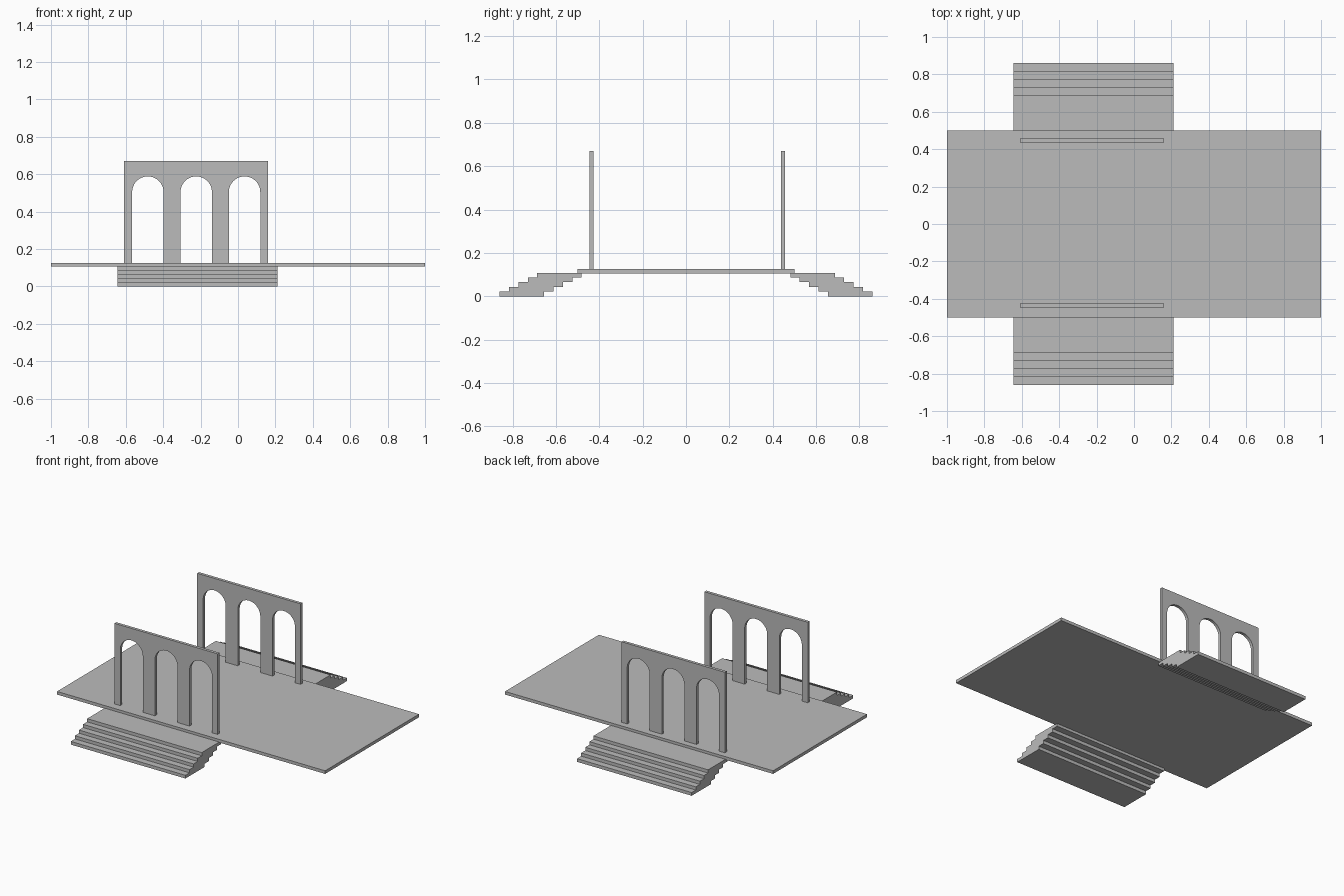
import bpy, bmesh, math
from mathutils import Vector

cube = bpy.data.objects.get("Cube")
if cube:
    bpy.data.objects.remove(cube, do_unlink=True)

STONE = (0.5, 0.5, 0.5, 1)
stone = bpy.data.materials.new("grey stone")
stone.use_nodes = True
stone.diffuse_color = STONE
stone.node_tree.nodes["Principled BSDF"].inputs["Base Color"].default_value = STONE


def extrude_profile(name, points, direction):
    """Turn a closed outline into a solid by sweeping it along a direction."""
    bm = bmesh.new()
    face = bm.faces.new([bm.verts.new(p) for p in points])
    result = bmesh.ops.extrude_face_region(bm, geom=[face], use_keep_orig=True)
    moved = [g for g in result["geom"] if isinstance(g, bmesh.types.BMVert)]
    bmesh.ops.translate(bm, verts=moved, vec=Vector(direction))
    bmesh.ops.recalc_face_normals(bm, faces=bm.faces)
    mesh = bpy.data.meshes.new(name)
    bm.to_mesh(mesh)
    bm.free()
    mesh.materials.append(stone)
    obj = bpy.data.objects.new(name, mesh)
    bpy.context.collection.objects.link(obj)
    return obj


# Deck
DECK_BOTTOM, DECK_TOP = 0.105, 0.126
corners = [(-1, -0.5), (1, -0.5), (1, 0.5), (-1, 0.5)]
extrude_profile("deck", [(x, y, DECK_BOTTOM) for x, y in corners],
                (0, 0, DECK_TOP - DECK_BOTTOM))

# Staircases, stepped above and below
STEPS, RISE, RUN = 5, 0.0217, 0.0435
STAIR_LEFT, STAIR_RIGHT = -0.645, 0.21


def stair_profile(side):
    upper, lower = [], []
    for i in range(STEPS):
        for z in (i * RISE, (i + 1) * RISE):
            upper.append((STAIR_LEFT, side * (0.86 - i * RUN), z))
            lower.append((STAIR_LEFT, side * (0.655 - i * RUN), z))
    return upper + lower[::-1]


for name, side in (("front_stairs", -1), ("back_stairs", 1)):
    extrude_profile(name, stair_profile(side), (STAIR_RIGHT - STAIR_LEFT, 0, 0))

# Arcades: a thin wall with three round-headed openings down to the deck
WALL_LEFT, WALL_RIGHT, WALL_TOP = -0.61, 0.16, 0.669
RADIUS, SPRING, SEGMENTS = 0.084, 0.504, 24
ARCH_CENTRES = [-0.482 + 0.2585 * i for i in range(3)]


def arcade_profile(y):
    points = [(WALL_LEFT, y, WALL_TOP), (WALL_LEFT, y, DECK_TOP)]
    for cx in ARCH_CENTRES:
        points.append((cx - RADIUS, y, DECK_TOP))
        for i in range(SEGMENTS + 1):
            a = math.pi * (1 - i / SEGMENTS)
            points.append((cx + RADIUS * math.cos(a), y, SPRING + RADIUS * math.sin(a)))
        points.append((cx + RADIUS, y, DECK_TOP))
    return points + [(WALL_RIGHT, y, DECK_TOP), (WALL_RIGHT, y, WALL_TOP)]


for name, y in (("front_arcade", -0.446), ("back_arcade", 0.437)):
    extrude_profile(name, arcade_profile(y), (0, 0.02, 0))
